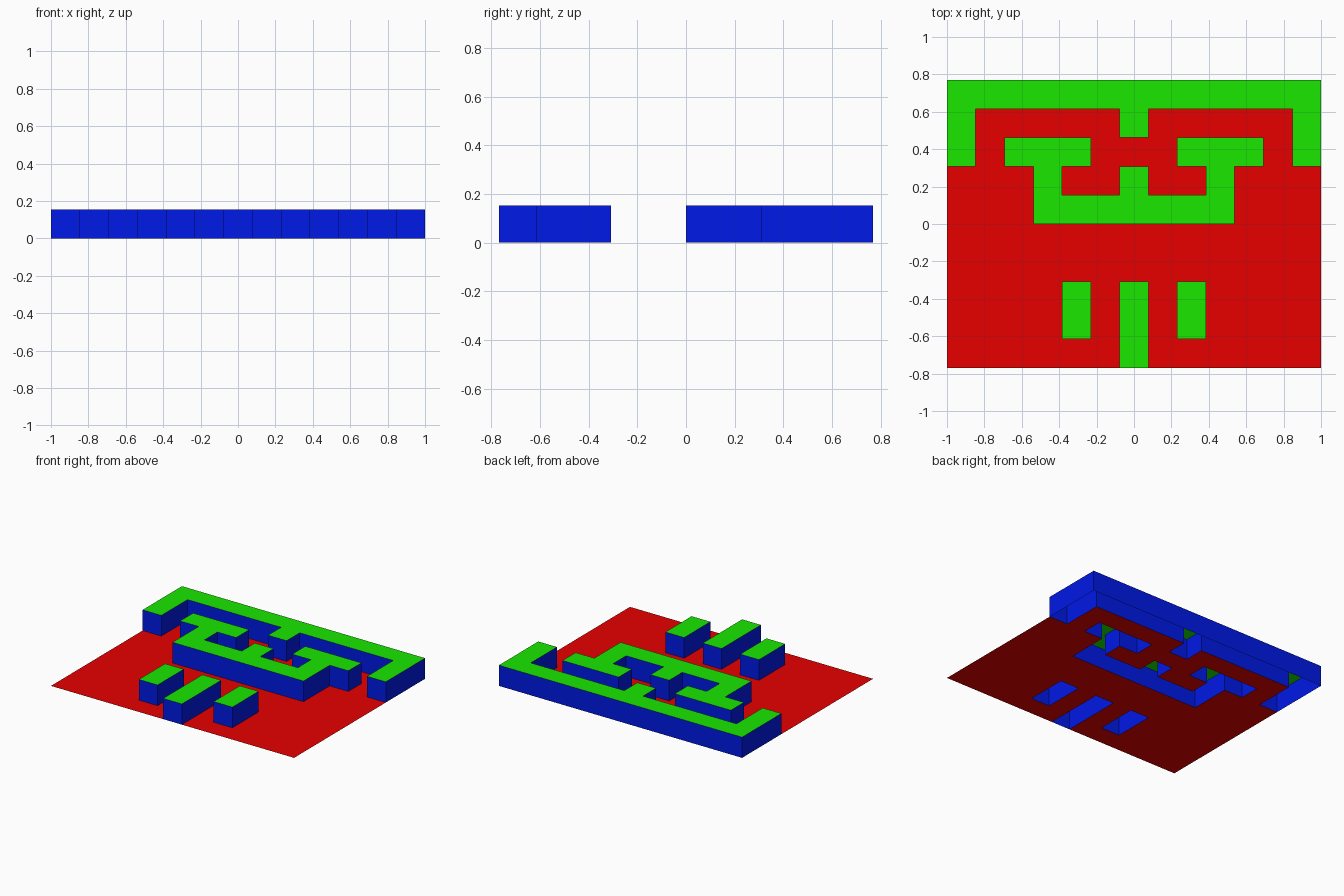
import bpy
import bmesh

if "Cube" in bpy.data.objects:
    bpy.data.objects.remove(bpy.data.objects["Cube"])

CELL = 2 / 13          # square tile size, also the wall height
COLS, ROWS = 13, 10

# Left half of the tile plan plus the centre column; mirrored to the right.
# B = border, M = maze, S = side post, C = centre post, . = floor
HALF = ["BBBBBBB",
        "B.....B",
        "B.MMM..",
        "...M..M",
        "...MMMM",
        ".......",
        ".......",
        "....S.C",
        "....S.C",
        "......C"]
PLAN = [row + row[-2::-1] for row in HALF]


def material(name, color):
    m = bpy.data.materials.new(name)
    m.diffuse_color = (*color, 1)
    m.use_nodes = True
    m.node_tree.nodes["Principled BSDF"].inputs["Base Color"].default_value = m.diffuse_color
    return m


RED = material("red floor", (0.82, 0.0, 0.0))
GREEN = material("green top", (0.01, 0.82, 0.0))
BLUE = material("blue side", (0.0, 0.01, 0.82))


def make_tiles(name, keys, height, mats, columns=range(COLS)):
    """Flat tiles at the given height; raised ones get open-bottomed side walls."""
    cells = {(c, r) for r in range(ROWS) for c in columns if PLAN[r][c] in keys}
    bm = bmesh.new()
    for c, r in cells:
        x, y = -1 + c * CELL, (ROWS / 2 - 1 - r) * CELL
        ring = [(x, y), (x + CELL, y), (x + CELL, y + CELL), (x, y + CELL)]
        bm.faces.new([bm.verts.new((*p, height)) for p in ring])
        if height == 0:
            continue
        # Walls only where the neighbouring tile is not part of the same block
        for i, (dc, dr) in enumerate([(0, 1), (1, 0), (0, -1), (-1, 0)]):
            if (c + dc, r + dr) not in cells:
                a, b = ring[i], ring[(i + 1) % 4]
                quad = [(*a, 0), (*b, 0), (*b, height), (*a, height)]
                bm.faces.new([bm.verts.new(v) for v in quad]).material_index = 1
    bmesh.ops.remove_doubles(bm, verts=bm.verts, dist=1e-4)
    mesh = bpy.data.meshes.new(name)
    bm.to_mesh(mesh)
    bm.free()
    for m in mats:
        mesh.materials.append(m)
    bpy.context.collection.objects.link(bpy.data.objects.new(name, mesh))


# Floor with openings below the blocks
make_tiles("floor", ".", 0, [RED])

# Raised blocks: green on top, blue sides
block = [GREEN, BLUE]
make_tiles("border_wall", "B", CELL, block)
make_tiles("maze_wall", "M", CELL, block)
make_tiles("centre_post", "C", CELL, block)
make_tiles("left_post", "S", CELL, block, range(0, 6))
make_tiles("right_post", "S", CELL, block, range(7, COLS))
